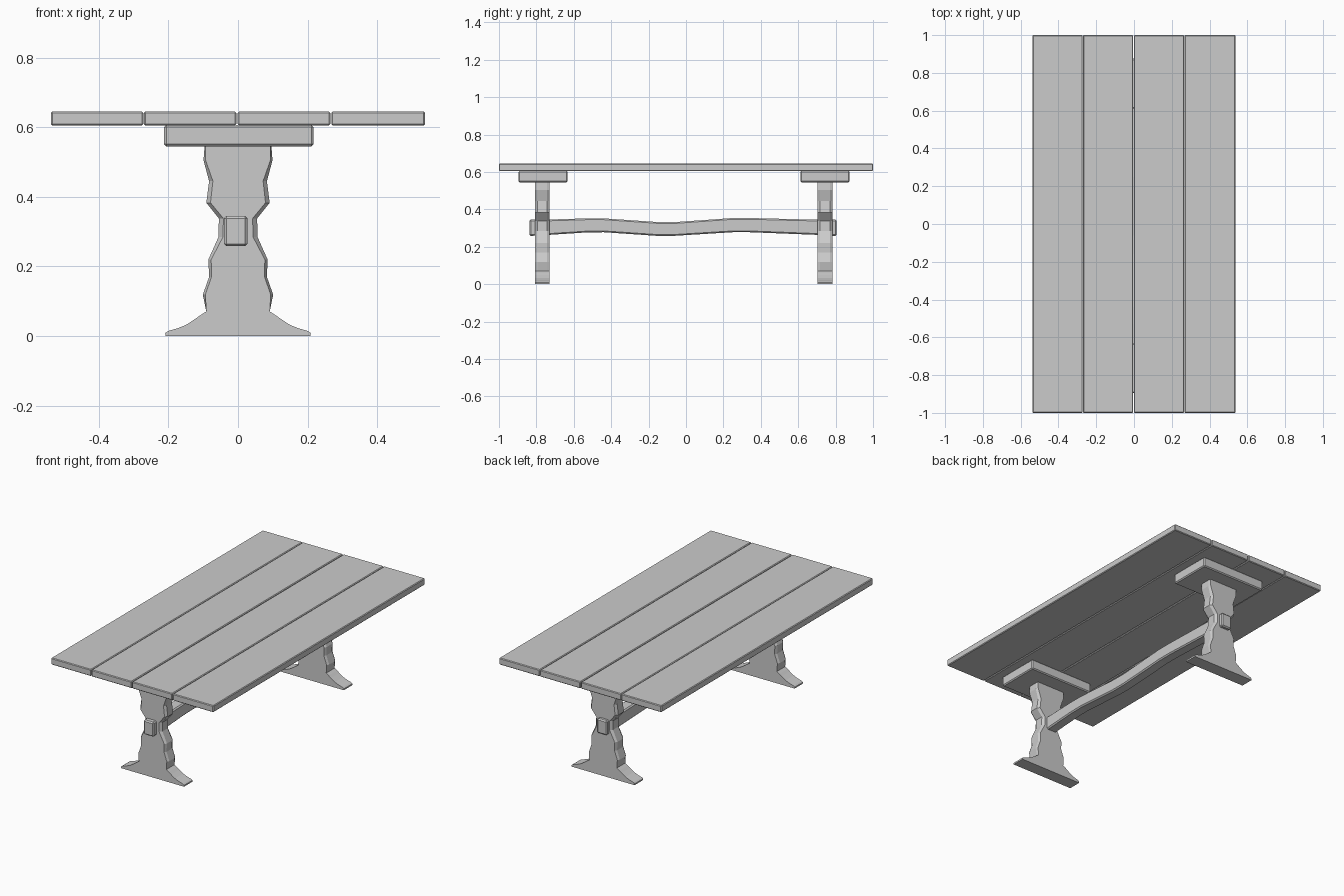
import bpy, bmesh

if "Cube" in bpy.data.objects:
    bpy.data.objects.remove(bpy.data.objects["Cube"])


def finish(name, bm, bevel=0.0):
    bmesh.ops.recalc_face_normals(bm, faces=bm.faces)
    mesh = bpy.data.meshes.new(name)
    bm.to_mesh(mesh)
    bm.free()
    ob = bpy.data.objects.new(name, mesh)
    bpy.context.collection.objects.link(ob)
    if bevel:
        mod = ob.modifiers.new("edge_bevel", 'BEVEL')
        mod.width = bevel
        mod.segments = 1
        mod.limit_method = 'ANGLE'
    return ob


def loft(name, rings, bevel=0.0):
    """Skin a list of equal-length closed rings and cap both ends."""
    bm = bmesh.new()
    vs = [[bm.verts.new(p) for p in r] for r in rings]
    n = len(rings[0])
    for a, b in zip(vs, vs[1:]):
        for i in range(n):
            j = (i + 1) % n
            bm.faces.new((a[i], a[j], b[j], b[i]))
    bm.faces.new(vs[0])
    bm.faces.new(vs[-1][::-1])
    return finish(name, bm, bevel)


def rect(y, x0, x1, z0, z1):
    return [(x0, y, z0), (x1, y, z0), (x1, y, z1), (x0, y, z1)]


def box(name, x, y, z, bevel):
    return loft(name, [rect(y[0], *x, *z), rect(y[1], *x, *z)], bevel)


# Tabletop planks
for i, x in enumerate([(-0.537, -0.272), (-0.270, -0.005), (-0.001, 0.265), (0.268, 0.537)]):
    box(f"tabletop_plank_{i + 1}", x, (-1, 1), (0.605, 0.645), 0.004)

# Leg half outline: x, z, chamfer inset on the broad faces
outline = [
    (0.208, 0.0, 0), (0.209, 0.009, 0), (0.200, 0.015, 0), (0.172, 0.023, 0),
    (0.148, 0.033, 0), (0.122, 0.050, 0), (0.107, 0.061, 0), (0.091, 0.071, 0),
    (0.101, 0.119, 0.007), (0.083, 0.170, 0.007), (0.085, 0.220, 0.008),
    (0.056, 0.285, 0.013), (0.055, 0.338, 0.013), (0.091, 0.383, 0.012),
    (0.083, 0.445, 0.011), (0.099, 0.505, 0.006), (0.096, 0.546, 0.003),
]


def leg_ring(y, chamfered):
    right = [(x - c * chamfered, y, z) for x, z, c in outline]
    return right + [(-x, y, z) for x, y, z in reversed(right)]


for side, y0, y1, cleat in [("front", -0.807, -0.729, (-0.895, -0.633)),
                            ("back", 0.703, 0.783, (0.612, 0.875))]:
    # Carved trestle leg with flared foot
    c = 0.014
    loft(f"{side}_trestle_leg", [leg_ring(y0, 1), leg_ring(y0 + c, 0),
                                 leg_ring(y1 - c, 0), leg_ring(y1, 1)])
    # Cleat under the top
    box(f"{side}_cleat", (-0.212, 0.217), cleat, (0.545, 0.606), 0.006)

# Wavy stretcher running through both legs: y, bottom z, top z
path = [(-0.837, 0.258, 0.345), (-0.73, 0.264, 0.346), (-0.53, 0.277, 0.352),
        (-0.44, 0.278, 0.352), (-0.16, 0.259, 0.333), (-0.06, 0.259, 0.332),
        (0.25, 0.278, 0.354), (0.34, 0.278, 0.354), (0.70, 0.264, 0.345),
        (0.805, 0.258, 0.345)]
loft("stretcher", [rect(y, -0.040, 0.027, b, t) for y, b, t in path], 0.007)
